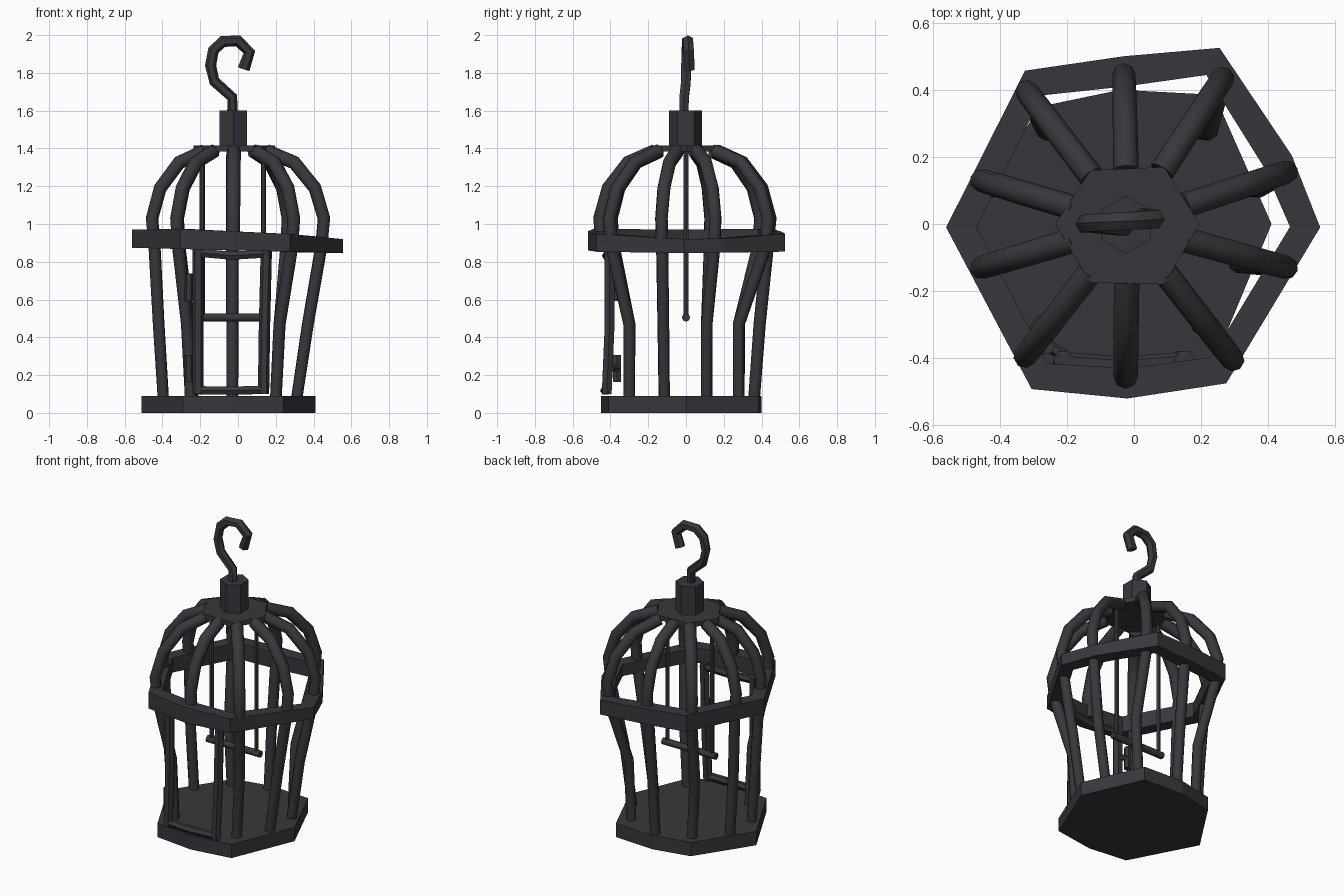
import bpy, bmesh, math
from mathutils import Vector

if "Cube" in bpy.data.objects:
    bpy.data.objects.remove(bpy.data.objects["Cube"])

iron = bpy.data.materials.new("dark iron")
iron.diffuse_color = (0.039, 0.039, 0.046, 1)
iron.use_nodes = True
iron.node_tree.nodes["Principled BSDF"].inputs["Base Color"].default_value = iron.diffuse_color


def finish(bm, name, smooth=False):
    bmesh.ops.recalc_face_normals(bm, faces=bm.faces)
    me = bpy.data.meshes.new(name)
    bm.to_mesh(me)
    bm.free()
    me.materials.append(iron)
    if smooth:
        for p in me.polygons:
            p.use_smooth = True
        me.set_sharp_from_angle(angle=math.radians(50))
    ob = bpy.data.objects.new(name, me)
    bpy.context.collection.objects.link(ob)
    return ob


def tube(name, pts, r0, r1=None, sides=8, ref=(0, 0, 1)):
    """Sweep a round section along a path, tapering from r0 to r1."""
    r1 = r0 if r1 is None else r1
    pts = [Vector(p) for p in pts]
    bm = bmesh.new()
    loops = []
    for i, p in enumerate(pts):
        t = (pts[min(i + 1, len(pts) - 1)] - pts[max(i - 1, 0)]).normalized()
        a = t.cross(Vector(ref)).normalized()
        b = t.cross(a)
        r = r0 + (r1 - r0) * i / (len(pts) - 1)
        loops.append([bm.verts.new(p + r * (math.cos(k) * a + math.sin(k) * b))
                      for k in [2 * math.pi * j / sides for j in range(sides)]])
    for l0, l1 in zip(loops, loops[1:]):
        for j in range(sides):
            k = (j + 1) % sides
            bm.faces.new((l0[j], l0[k], l1[k], l1[j]))
    bm.faces.new(loops[0])
    bm.faces.new(loops[-1])
    return finish(bm, name, True)


def slab(name, outline, z0, z1, top_scale=1.0):
    """Flat polygon plate."""
    bm = bmesh.new()
    lo = [bm.verts.new((x, y, z0)) for x, y in outline]
    hi = [bm.verts.new((x * top_scale, y * top_scale, z1)) for x, y in outline]
    n = len(lo)
    for i in range(n):
        k = (i + 1) % n
        bm.faces.new((lo[i], lo[k], hi[k], hi[i]))
    bm.faces.new(lo)
    bm.faces.new(hi)
    return finish(bm, name)


# base
slab("base", [(0.41, 0), (0.24, 0.385), (-0.04, 0.40), (-0.28, 0.35),
              (-0.51, 0), (-0.29, -0.42), (-0.03, -0.45), (0.24, -0.41)], 0, 0.09)

# middle band, hand-bent and slightly tilted
outline = [(0.555, -0.01), (0.47, 0.205), (0.255, 0.525), (-0.03, 0.50), (-0.325, 0.457),
           (-0.56, -0.01), (-0.305, -0.492), (-0.02, -0.52), (0.275, -0.475)]
bm = bmesh.new()
sections = []
for x, y in outline:
    z0, z1 = 0.86 - 0.025 * x, 0.945 - 0.045 * x
    if abs(y) > 0.4:
        z1 += 0.015
    d = Vector((x, y))
    q = d * (1 - 0.09 / d.length)
    sections.append([bm.verts.new(v) for v in
                     ((x, y, z0), (x, y, z1), (q.x, q.y, z1), (q.x, q.y, z0))])
for i, s in enumerate(sections):
    n = sections[(i + 1) % len(sections)]
    for j in range(4):
        k = (j + 1) % 4
        bm.faces.new((s[j], s[k], n[k], n[j]))
finish(bm, "middle_band")

# cage bars: (foot, knee at half height, shoulder); the front one starts at the band
bars = [((-0.03, 0.36), (-0.03, 0.39), (-0.03, 0.445)),
        ((0.20, 0.28), (0.22, 0.28), (0.265, 0.435)),
        ((0.31, 0.11), (0.37, 0.11), (0.455, 0.155)),
        ((0.31, -0.115), (0.37, -0.12), (0.455, -0.13)),
        ((0.20, -0.30), (0.22, -0.30), (0.295, -0.405)),
        (None, None, (-0.025, -0.455)),
        ((-0.25, -0.30), (-0.27, -0.30), (-0.325, -0.395)),
        ((-0.395, -0.115), (-0.42, -0.12), (-0.455, -0.13)),
        ((-0.395, 0.11), (-0.42, 0.11), (-0.455, 0.13)),
        ((-0.24, 0.28), (-0.26, 0.28), (-0.32, 0.395))]
centre = Vector((-0.02, 0))
for i, (foot, knee, top) in enumerate(bars):
    top = Vector(top)
    path = []
    if foot:
        path = [(*foot, 0.07), (*knee, 0.47)]
    low = centre + (top - centre) * 0.97
    path.append((low.x, low.y, 0.88))
    for s, z in ((1, 1.03), (0.9, 1.19), (0.67, 1.325), (0.36, 1.385)):
        p = centre + (top - centre) * s
        path.append((p.x, p.y, z))
    out = (top - centre).normalized()
    tube("cage_bar_%d" % (i + 1), path, 0.031 if foot else 0.036, 0.038,
         ref=(-out.y, out.x, 0))

# crown plate and cap
slab("crown_plate", [(0.195, 0), (0.09, 0.17), (-0.13, 0.16),
                     (-0.235, 0), (-0.13, -0.175), (0.09, -0.18)], 1.385, 1.415)
slab("cap", [(-0.025 + 0.085 * math.sin(k * math.pi / 3),
              -0.002 + 0.087 * math.cos(k * math.pi / 3)) for k in range(6)], 1.41, 1.60)

# hanging hook
tube("hook", [(-0.03, -0.01, 1.57), (-0.03, -0.01, 1.67), (-0.125, 0.0, 1.755),
              (-0.145, 0.0, 1.84), (-0.13, 0.003, 1.92), (-0.08, 0.006, 1.966),
              (0.0, 0.01, 1.97), (0.06, 0.015, 1.91), (0.03, 0.018, 1.82)],
     0.028, 0.032, 6, (0, 1, 0))

# door frame
for name, pts in (("door_left_post", [(-0.212, -0.42, 0.10), (-0.212, -0.405, 0.45), (-0.212, -0.405, 0.87)]),
                  ("door_right_post", [(0.135, -0.42, 0.10), (0.14, -0.405, 0.45), (0.15, -0.405, 0.87)])):
    tube(name, pts, 0.03, sides=6, ref=(0, 1, 0))
tube("door_bottom_rail", [(-0.23, -0.42, 0.12), (-0.035, -0.43, 0.118), (0.155, -0.42, 0.122)], 0.025, sides=6)
tube("door_top_rail", [(-0.23, -0.405, 0.85), (-0.035, -0.42, 0.832), (0.17, -0.405, 0.845)], 0.025, sides=6)

# door hinges
for i, z in enumerate((0.235, 0.665)):
    tube("door_hinge_%d" % (i + 1), [(-0.26, -0.365, z - 0.072), (-0.26, -0.365, z + 0.072)],
         0.024, sides=6, ref=(0, 1, 0))
    tube("hinge_arm_%d" % (i + 1), [(-0.26, -0.36, z), (-0.205, -0.395, z)], 0.018, sides=6)

# swing perch
tube("swing_perch", [(-0.22, 0, 0.505), (0.165, 0, 0.505)], 0.022)
for side, x in (("left", -0.19), ("right", 0.135)):
    tube("swing_wire_" + side, [(x, 0, 0.50), (x, 0, 1.395)], 0.014, sides=6, ref=(0, 1, 0))
